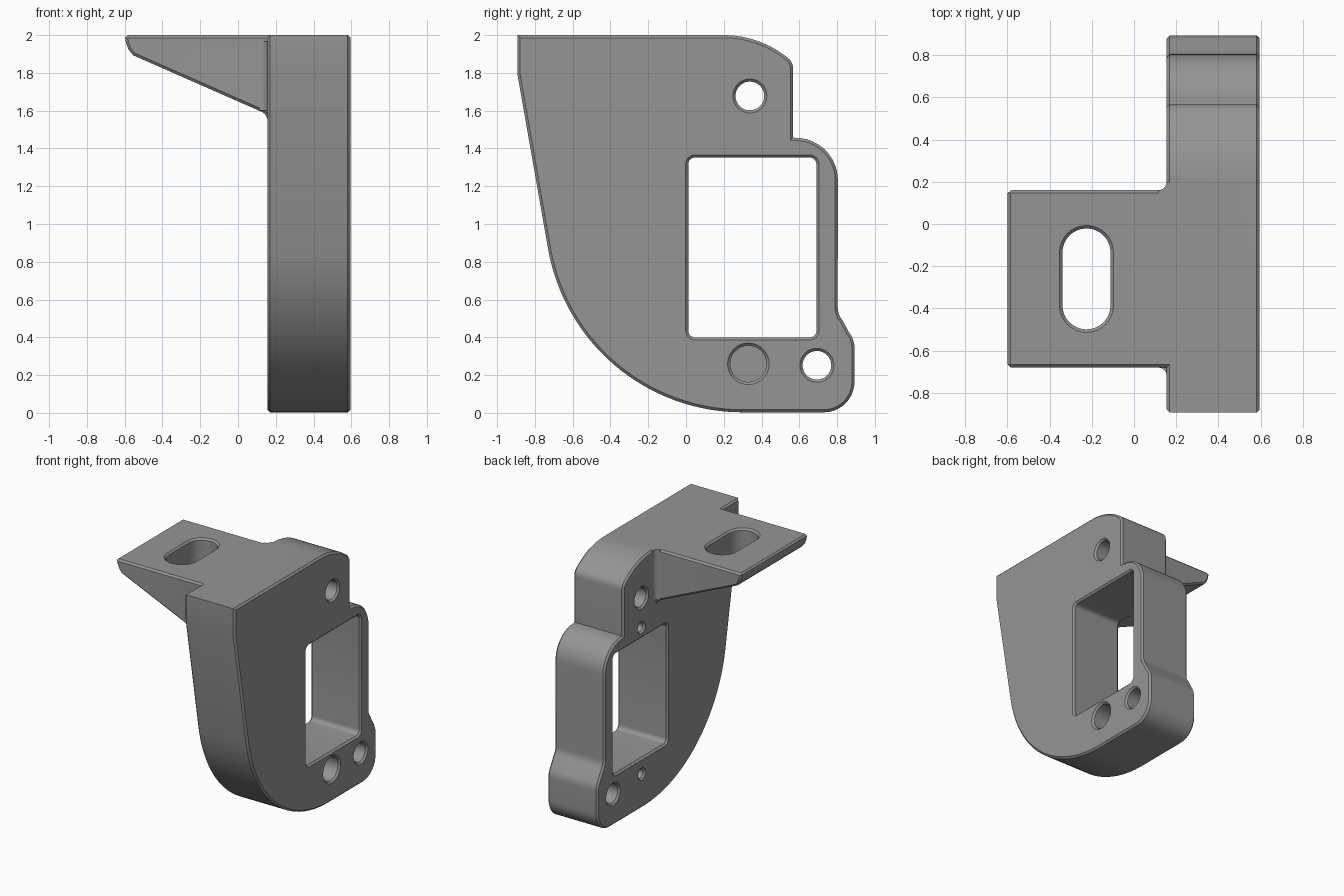
import bpy, bmesh, math
from mathutils import Vector

if "Cube" in bpy.data.objects:
    bpy.data.objects.remove(bpy.data.objects["Cube"])

C = 0.014              # edge chamfer
X0, X1 = 0.155, 0.595  # plate thickness range

grey = bpy.data.materials.new("mid grey")
grey.diffuse_color = (0.3, 0.3, 0.3, 1)
grey.use_nodes = True
grey.node_tree.nodes["Principled BSDF"].inputs["Base Color"].default_value = grey.diffuse_color


def arc(cx, cy, r, a0, a1, n):
    """Points on an arc, angles in degrees."""
    return [(cx + r * math.cos(math.radians(a0 + (a1 - a0) * i / n)),
             cy + r * math.sin(math.radians(a0 + (a1 - a0) * i / n))) for i in range(n + 1)]


def inset(pts, d):
    """Move a closed profile inwards by d (outwards if negative)."""
    area = sum(p[0] * q[1] - q[0] * p[1] for p, q in zip(pts, pts[1:] + pts[:1]))
    s = 1 if area > 0 else -1
    out = []
    for i, p in enumerate(pts):
        p = Vector(p)
        u = (p - Vector(pts[i - 1])).normalized()
        v = (Vector(pts[(i + 1) % len(pts)]) - p).normalized()
        nu, nv = Vector((-u.y, u.x)) * s, Vector((-v.y, v.x)) * s
        out.append(p + (nu + nv) * (d / (1 + nu.dot(nv))))
    return out


def prism(name, pts, axis, levels):
    """Loft a profile along an axis through (position, inset) levels."""
    bm = bmesh.new()
    rings = []
    for pos, d in levels:
        ring = []
        for a, b in inset(pts, d):
            co = {"x": (pos, a, b), "y": (a, pos, b), "z": (a, b, pos)}[axis]
            ring.append(bm.verts.new(co))
        rings.append(ring)
    n = len(pts)
    for r, q in zip(rings, rings[1:]):
        for i in range(n):
            j = (i + 1) % n
            bm.faces.new((r[i], r[j], q[j], q[i]))
    bm.faces.new(rings[0])
    bm.faces.new(rings[-1])
    bmesh.ops.recalc_face_normals(bm, faces=bm.faces)
    me = bpy.data.meshes.new(name)
    bm.to_mesh(me)
    bm.free()
    ob = bpy.data.objects.new(name, me)
    me.materials.append(grey)
    bpy.context.collection.objects.link(ob)
    return ob


def combine(base, other, op):
    """Apply a boolean and discard the helper."""
    m = base.modifiers.new("bool", "BOOLEAN")
    m.operation, m.object, m.solver = op, other, "EXACT"
    bpy.context.view_layer.objects.active = base
    bpy.ops.object.modifier_apply(modifier=m.name)
    bpy.data.objects.remove(other)


def chamfered(a, b):
    return [(a, C), (a + C, 0), (b - C, 0), (b, C)]


def left_flare(depth):
    return [(X0 - .03, -C - .03), (X0 + C, 0), (X0 + depth, 0)]


def right_flare(depth):
    return [(X1 - depth, 0), (X1 - C, 0), (X1 + .03, -C - .03)]


THROUGH = left_flare(.1)[:2] + right_flare(.1)[1:]

# side plate outline (y, z), clockwise from the top front corner
outline = [(-.892, 2.0)]
outline += arc(.2, 1.464, .536, 90, 49, 12) + [(.564, 1.845), (.567, 1.82)]
outline += [(.567, 1.457)] + arc(.58, 1.232, .224, 88, 0, 14)
outline += arc(.91, .56, .107, 180, 220, 5) + arc(.765, .345, .127, 38, 0, 5)
outline += arc(.73, .165, .162, 0, -90, 12)
outline += arc(.3, 1.049, 1.046, 270, 190, 32) + [(-.892, 1.79)]
bracket = prism("bracket", outline, "x", chamfered(X0, X1))

# wedge shaped mounting flange (x, z)
wedge = [(-.585, 2.0), (-.598, 1.988), (-.592, 1.955), (-.578, 1.92), (-.555, 1.893),
         (.125, 1.594), (.145, 1.58), (.156, 1.555), (.3, 1.555), (.3, 2.0)]
combine(bracket, prism("flange", wedge, "y", chamfered(-.68, .16)), "UNION")

# fillets where the flange sides meet the plate
for edge, s, top in ((.16, 1, 2.0), (-.68, -1, 1.965)):
    r = .04
    pts = [(x, edge + s * y) for x, y in arc(X0 - r, r, r, -90, 0, 6)]
    pts += [(X0 + .05, edge + s * r), (X0 + .05, edge - s * .05), (X0 - r, edge - s * .05)]
    combine(bracket, prism("fillet", pts, "z", [(1.6, 0), (top, 0)]), "UNION")

# rectangular window with rounded corners
r, window = .035, []
for cy, cz, a in ((.69 - r, 1.352 - r, 0), (.012 + r, 1.352 - r, 90),
                  (.012 + r, .4 + r, 180), (.69 - r, .4 + r, 270)):
    window += arc(cy, cz, r, a, a + 90, 6)
combine(bracket, prism("window_cutter", window, "x", THROUGH), "DIFFERENCE")

# round holes: (y, z, radius, depth levels)
for y, z, r, levels in ((.338, 1.678, .076, THROUGH), (.693, .252, .076, THROUGH),
                        (.33, .26, .096, right_flare(.3)),
                        (.338, 1.44, .035, left_flare(.1)), (.335, .275, .035, left_flare(.1))):
    hole = arc(y, z, r, 0, 360, 32)[:-1]
    combine(bracket, prism("hole_cutter", hole, "x", levels), "DIFFERENCE")

# adjustment slot through the flange
slot = arc(-.225, -.135, .114, 0, 180, 16) + arc(-.225, -.385, .114, 180, 360, 16)
combine(bracket, prism("slot_cutter", slot, "z",
                       [(1.4, 0), (2 - C, 0), (2.03, -C - .03)]), "DIFFERENCE")

# smooth curved walls, keep edges crisp
bpy.ops.object.select_all(action="DESELECT")
bracket.select_set(True)
bpy.context.view_layer.objects.active = bracket
bpy.ops.object.shade_smooth_by_angle(angle=math.radians(25))
